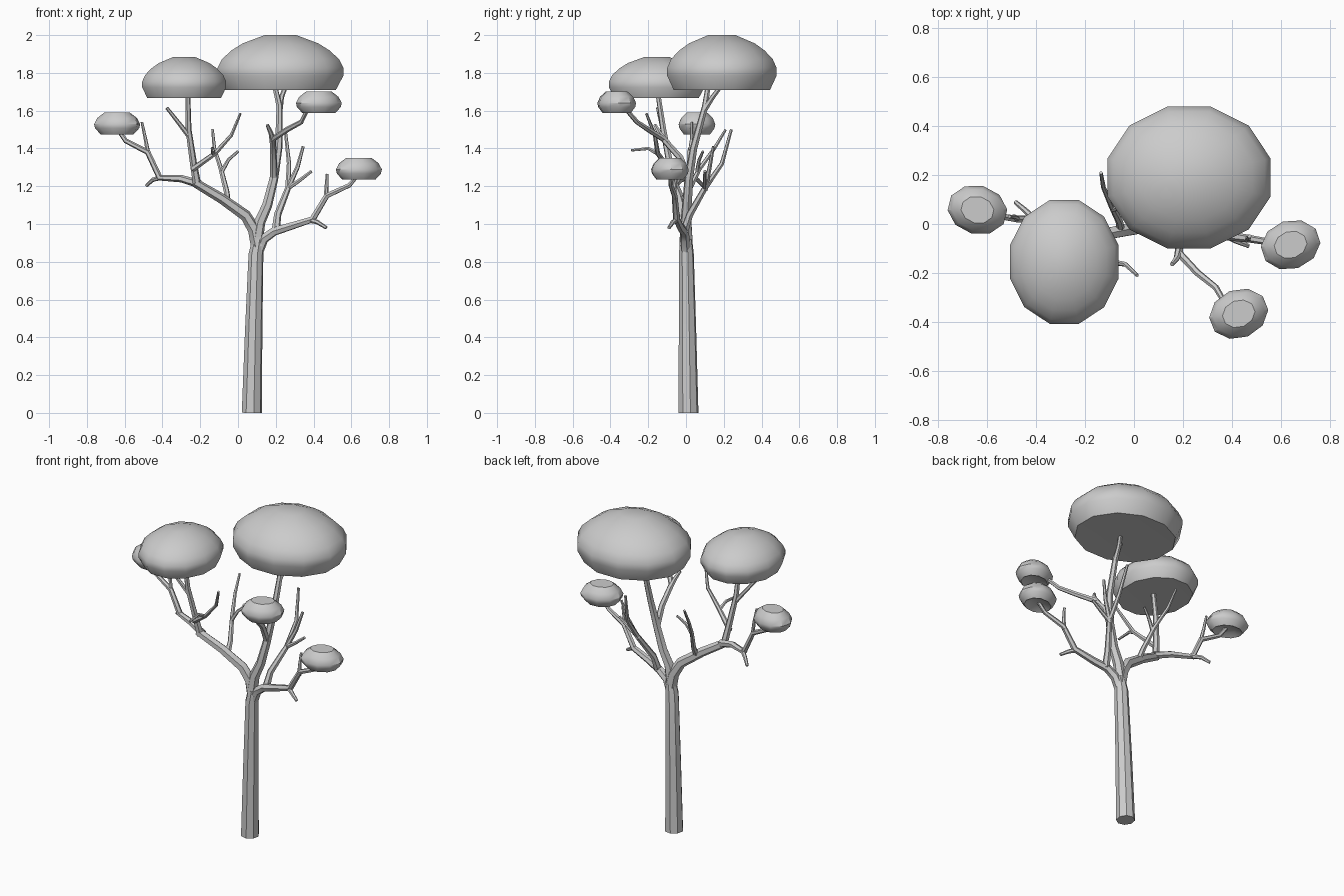
import bpy, bmesh
from math import sin, cos, tau, radians
from mathutils import Vector

cube = bpy.data.objects.get("Cube")
if cube:
    bpy.data.objects.remove(cube)

grey = bpy.data.materials.new("plain_grey")
grey.use_nodes = True
grey.diffuse_color = (0.6, 0.6, 0.6, 1)
grey.node_tree.nodes["Principled BSDF"].inputs["Base Color"].default_value = (0.6, 0.6, 0.6, 1)


def finish(name, bm, angle):
    bmesh.ops.recalc_face_normals(bm, faces=bm.faces)
    mesh = bpy.data.meshes.new(name)
    bm.to_mesh(mesh)
    bm.free()
    mesh.materials.append(grey)
    obj = bpy.data.objects.new(name, mesh)
    bpy.context.collection.objects.link(obj)
    bpy.ops.object.select_all(action='DESELECT')
    obj.select_set(True)
    bpy.context.view_layer.objects.active = obj
    bpy.ops.object.shade_smooth_by_angle(angle=radians(angle))
    return obj


def loft(bm, rings):
    """Skin a list of vertex rings and close both ends."""
    n = len(rings[0])
    for a, b in zip(rings, rings[1:]):
        for i in range(n):
            j = (i + 1) % n
            bm.faces.new((a[i], a[j], b[j], b[i]))
    bm.faces.new(rings[0])
    bm.faces.new(rings[-1])


def limb(name, points, r_start, r_end, sides=6):
    """Tapered tube that follows the points."""
    bm = bmesh.new()
    pts = [Vector(p) for p in points]
    last = len(pts) - 1
    side = Vector((1, 0.2, 0))
    rings = []
    for k, p in enumerate(pts):
        along = (pts[min(k + 1, last)] - pts[max(k - 1, 0)]).normalized()
        side = (side - along * side.dot(along)).normalized()
        up = along.cross(side)
        r = r_start + (r_end - r_start) * k / last
        rings.append([bm.verts.new(p + r * (side * cos(tau * i / sides) + up * sin(tau * i / sides)))
                      for i in range(sides)])
    loft(bm, rings)
    return finish(name, bm, 40)


def canopy(name, centre, rx, ry, z0, z1, profile, sides, turn=0):
    """Flattened dome made from rings of (radius share, height share)."""
    bm = bmesh.new()
    t = radians(turn)
    rings = []
    for rad, h in profile:
        ring = []
        for i in range(sides):
            a = tau * (i + 0.5) / sides
            x, y = rx * rad * cos(a), ry * rad * sin(a)
            ring.append(bm.verts.new((centre[0] + x * cos(t) - y * sin(t),
                                      centre[1] + x * sin(t) + y * cos(t),
                                      z0 + (z1 - z0) * h)))
        rings.append(ring)
    loft(bm, rings)
    return finish(name, bm, 35)


# Trunk
limb("trunk", [(.073, .013, 0), (.083, .008, .43), (.095, .002, .84), (.108, 0, .92)], .054, .033, 8)

# Left limb, its outer fork and spurs
limb("left_limb", [(.105, 0, .88), (.085, 0, .97), (.04, -.01, 1.045), (-.087, -.035, 1.135),
                   (-.23, -.07, 1.22)], .037, .024)
limb("left_outer_branch", [(-.2, -.06, 1.21), (-.3, -.03, 1.24), (-.415, .02, 1.245),
                           (-.478, .02, 1.38), (-.594, .04, 1.44), (-.636, .055, 1.5)], .022, .011)
limb("left_low_spur", [(-.4, .015, 1.247), (-.45, .06, 1.235), (-.485, .09, 1.203)], .014, .009)
limb("left_outer_spur", [(-.475, .02, 1.37), (-.49, .03, 1.45), (-.509, .03, 1.54)], .012, .007)

# Stem under the left canopy and its twigs
limb("left_canopy_stem", [(-.215, -.065, 1.2), (-.235, -.085, 1.315), (-.262, -.12, 1.5),
                          (-.266, -.15, 1.7)], .022, .013)
limb("left_stem_spur", [(-.255, -.115, 1.46), (-.31, -.13, 1.53), (-.377, -.15, 1.615)], .014, .009)
limb("left_stem_twig", [(-.24, -.09, 1.29), (-.12, -.15, 1.375), (-.035, -.165, 1.47),
                        (.013, -.21, 1.585)], .016, .007)
limb("left_front_twig", [(-.13, -.145, 1.37), (-.135, -.2, 1.4), (-.13, -.29, 1.39)], .012, .007)

# Rear sprig on the left limb
limb("rear_sprig", [(-.055, -.025, 1.11), (-.06, .01, 1.17), (-.09, .07, 1.29), (-.125, .15, 1.4),
                    (-.135, .21, 1.5)], .018, .007)
limb("rear_sprig_twig", [(-.085, .06, 1.28), (-.05, .07, 1.34), (0, .09, 1.385)], .012, .007)

# Central limb rising to the large canopy
limb("central_limb", [(.1, 0, .92), (.115, 0, 1.01), (.155, .005, 1.1), (.19, .015, 1.24),
                      (.215, .04, 1.4), (.22, .1, 1.62), (.19, .12, 1.75)], .034, .013)
limb("central_limb_fork", [(.22, .095, 1.6), (.23, .14, 1.67), (.26, .2, 1.75)], .016, .011)

# Front branch off the central limb
limb("front_branch", [(.19, .015, 1.24), (.188, -.03, 1.35), (.185, -.12, 1.45), (.26, -.2, 1.5),
                      (.335, -.26, 1.54), (.37, -.32, 1.61)], .02, .011)
limb("front_spur", [(.185, -.1, 1.43), (.175, -.14, 1.48), (.155, -.165, 1.525)], .017, .009)

# Right limb with its outer branch and spurs
limb("right_limb", [(.1, 0, .84), (.135, -.005, .92), (.19, -.01, .96), (.27, -.03, .985),
                    (.395, -.05, 1.025), (.47, -.06, 1.15), (.59, -.08, 1.205),
                    (.635, -.085, 1.26)], .03, .01)
limb("right_low_spur", [(.385, -.05, 1.02), (.42, -.07, 1.01), (.468, -.09, .98)], .015, .009)
limb("right_outer_spur", [(.465, -.06, 1.13), (.468, -.06, 1.19), (.472, -.05, 1.265)], .013, .008)

# Rear sprig on the right limb
limb("right_rear_sprig", [(.2, -.01, .96), (.21, .02, 1.05), (.265, .1, 1.19), (.27, .19, 1.32),
                          (.25, .24, 1.5)], .023, .008)
limb("right_sprig_twig", [(.26, .1, 1.18), (.315, .125, 1.3), (.345, .145, 1.41)], .015, .008)
limb("right_sprig_spur", [(.265, .1, 1.19), (.325, .1, 1.23), (.39, .1, 1.28)], .013, .008)

# Canopies
BROAD = [(.5, .01), (.88, 0), (1, .26), (1, .4), (.93, .56), (.78, .72), (.6, .85), (.25, 1)]
SMALL = [(.4, .15), (.72, 0), (.96, .28), (1, .47), (.86, .75), (.55, 1)]
canopy("large_canopy", (.225, .19), .345, .3, 1.71, 2.0, BROAD, 12)
canopy("left_canopy", (-.285, -.155), .23, .262, 1.667, 1.885, BROAD, 12)
for name, centre, z0, turn in [("far_left_tuft", (-.64, .058), 1.475, -14),
                               ("far_right_tuft", (.64, -.085), 1.235, 18),
                               ("front_tuft", (.428, -.367), 1.587, 22)]:
    canopy(name, centre, .124, .1, z0, z0 + .115, SMALL, 10, turn)
